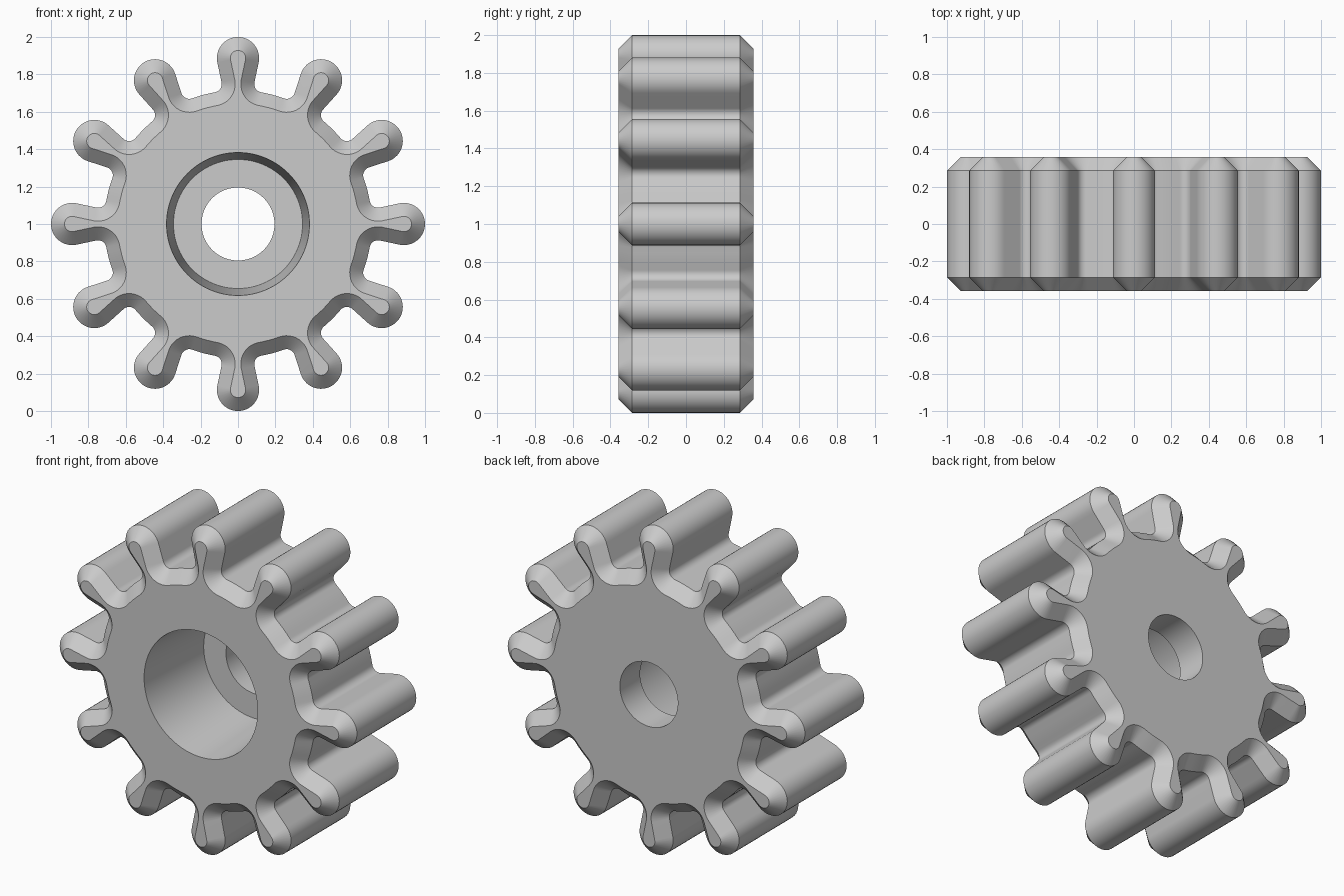
import bpy, bmesh
from math import sin, cos, acos, atan2, hypot, pi, radians

cube = bpy.data.objects.get("Cube")
if cube:
    bpy.data.objects.remove(cube)

TEETH = 12
HALF_DEPTH, BEVEL = 0.357, 0.072
ROOT, TIP_R, FILLET = 0.715, 0.113, 0.045
TIP_C = 1 - TIP_R
FILLET_ANGLE = radians(10)


def arc(cx, cz, r, start, end, steps):
    angles = [start + (end - start) * i / steps for i in range(steps + 1)]
    return [(cx + r * cos(a), cz + r * sin(a)) for a in angles]


def gear_outline(inset):
    """Outline of rounded teeth joined by root fillets, shrunk by inset."""
    fx = (ROOT + FILLET) * sin(FILLET_ANGLE)
    fz = (ROOT + FILLET) * cos(FILLET_ANGLE)
    # direction of the flank that touches both tip circle and fillet circle
    dist = hypot(fx, fz - TIP_C)
    flank = atan2(fz - TIP_C, fx) + acos((TIP_R + FILLET) / dist)
    half = arc(0, 0, ROOT - inset, pi / 2 - pi / TEETH, pi / 2 - FILLET_ANGLE, 2)[:-1]
    half += arc(fx, fz, FILLET + inset, 1.5 * pi - FILLET_ANGLE, flank + pi, 10)
    half += arc(0, TIP_C, TIP_R - inset, flank, pi / 2, 10)
    tooth = half + [(-x, z) for x, z in half[-2:0:-1]]
    points = []
    for k in range(TEETH):
        c, s = cos(2 * pi * k / TEETH), sin(2 * pi * k / TEETH)
        points += [(x * c - z * s, x * s + z * c) for x, z in tooth]
    return points


def add_loop(bm, points, y):
    return [bm.verts.new((x, y, z + 1)) for x, z in points]


def loop_edges(bm, loop):
    pairs = zip(loop, loop[1:] + loop[:1])
    return [bm.edges.get(p) or bm.edges.new(p) for p in pairs]


def bridge(bm, a, b):
    for i in range(len(a)):
        j = (i + 1) % len(a)
        bm.faces.new((a[i], a[j], b[j], b[i]))


def circle(r):
    return arc(0, 0, r, 0, 2 * pi, 96)[:-1]


bm = bmesh.new()

# toothed rim with bevelled ends
inner, outer = gear_outline(BEVEL), gear_outline(0)
edge = HALF_DEPTH - BEVEL
rim = [add_loop(bm, p, y) for p, y in
       ((inner, -HALF_DEPTH), (outer, -edge), (outer, edge), (inner, HALF_DEPTH))]

# tapered front recess, its floor and the shaft hole
recess_floor = -HALF_DEPTH + 0.52
bore = [add_loop(bm, circle(r), y) for r, y in
        ((0.382, -HALF_DEPTH), (0.345, recess_floor),
         (0.195, recess_floor), (0.195, HALF_DEPTH))]

for loops in (rim, bore):
    for a, b in zip(loops, loops[1:]):
        bridge(bm, a, b)

# flat end faces between rim and hole
for end, direction in ((0, -1), (-1, 1)):
    edges = loop_edges(bm, rim[end]) + loop_edges(bm, bore[end])
    bmesh.ops.triangle_fill(bm, edges=edges, use_beauty=True, normal=(0, direction, 0))

bmesh.ops.recalc_face_normals(bm, faces=bm.faces)
mesh = bpy.data.meshes.new("gear_wheel")
bm.to_mesh(mesh)
bm.free()
gear = bpy.data.objects.new("gear_wheel", mesh)
bpy.context.collection.objects.link(gear)

# plain grey material
grey = bpy.data.materials.new("light_grey")
grey.use_nodes = True
colour = (0.6, 0.6, 0.6, 1)
grey.diffuse_color = colour
grey.node_tree.nodes["Principled BSDF"].inputs["Base Color"].default_value = colour
mesh.materials.append(grey)

bpy.ops.object.select_all(action='DESELECT')
gear.select_set(True)
bpy.context.view_layer.objects.active = gear
bpy.ops.object.shade_smooth_by_angle(angle=radians(30))
